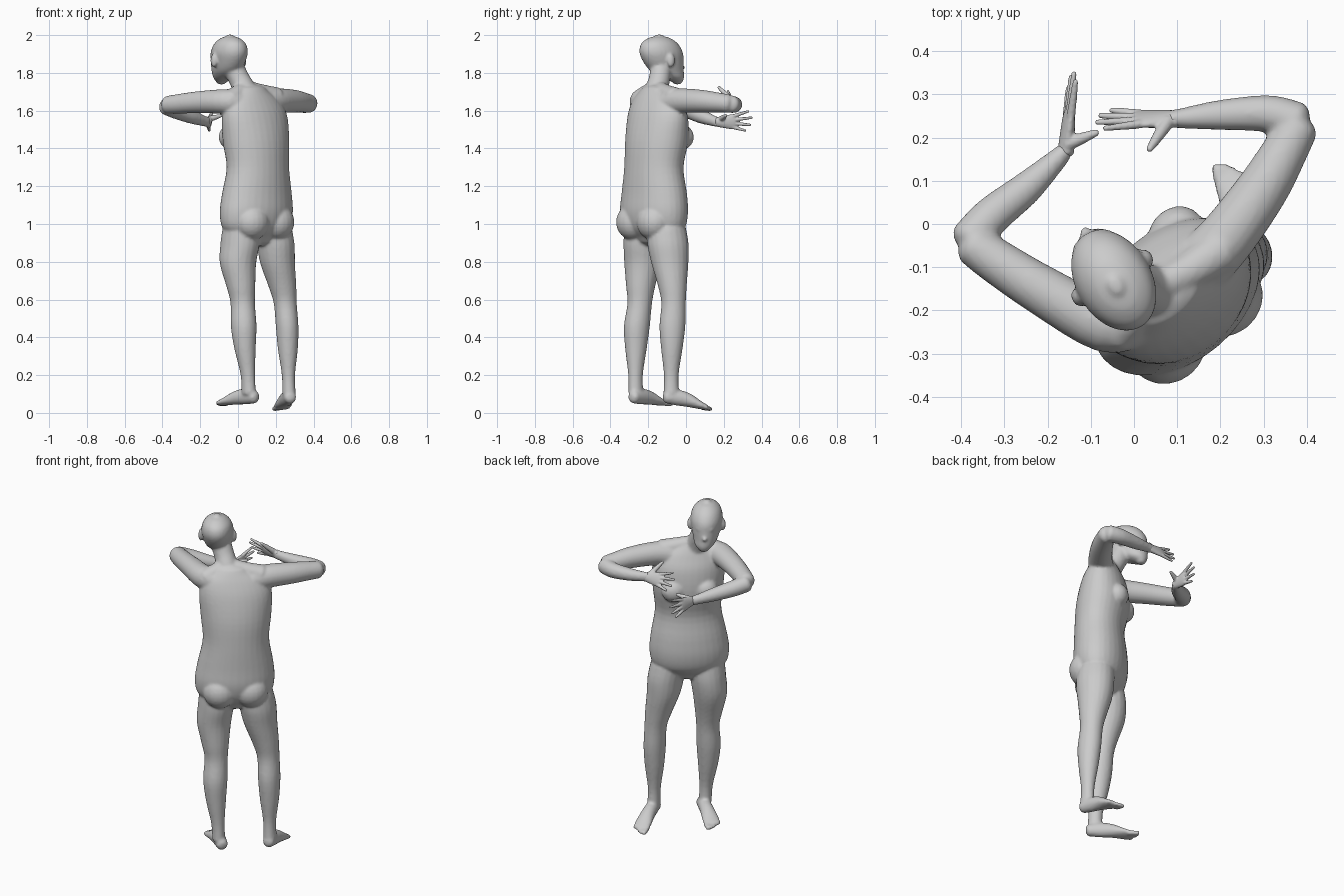
import bpy, bmesh
from mathutils import Vector as V, Matrix

L, F = V((0.77, 0.64, 0)), V((-0.64, 0.77, 0))      # torso: sideways, forward
HL, HF = V((0.86, 0.51, 0)), V((-0.51, 0.86, 0))    # head: sideways, forward
UP = V((0, 0, 1))


def spline(rows, steps=4):
    """Catmull-Rom through rows of (x, y, z, half width, half depth)."""
    rows = [tuple(r) + (r[3],) if len(r) == 4 else tuple(r) for r in rows]
    p = [rows[0]] + rows + [rows[-1]]
    out = []
    for i in range(1, len(p) - 2):
        for s in range(steps):
            t = s / steps
            out.append([0.5 * (2 * b + (c - a) * t + (2 * a - 5 * b + 4 * c - d) * t * t
                        + (3 * b - a - 3 * c + d) * t ** 3)
                        for a, b, c, d in zip(p[i - 1], p[i], p[i + 1], p[i + 2])])
    return out + [list(rows[-1])]


def loft(bm, rows, side, flat=False, n=20):
    """Elliptical tube with rounded ends; flat keeps every ring horizontal."""
    from math import cos, sin, tau
    pts = spline(rows)
    rings = []
    for i, (x, y, z, a, b) in enumerate(pts):
        q, r = pts[max(i - 1, 0)], pts[min(i + 1, len(pts) - 1)]
        t = UP.copy() if flat else (V(r[:3]) - V(q[:3])).normalized()
        u = (side - t * side.dot(t)).normalized()
        v = t.cross(u)
        c = V((x, y, z))
        ends = [(0, 1)]
        if i == 0:
            ends = [(-0.5, 0.45), (-0.3, 0.8), (0, 1)]
        elif i == len(pts) - 1:
            ends = [(0, 1), (0.3, 0.8), (0.5, 0.45)]
        for off, k in ends:
            rings.append([bm.verts.new(c + t * off * min(a, b) + u * a * k * cos(tau * j / n)
                          + v * b * k * sin(tau * j / n)) for j in range(n)])
    for p, q in zip(rings, rings[1:]):
        for j in range(n):
            bm.faces.new((p[j], p[(j + 1) % n], q[(j + 1) % n], q[j]))
    bm.faces.new(rings[0][::-1])
    bm.faces.new(rings[-1])


def ball(bm, c, side, fwd, size):
    m = Matrix((side, fwd, UP)).transposed().to_4x4()
    m = Matrix.Translation(c) @ m @ Matrix.Diagonal((*size, 1))
    bmesh.ops.create_uvsphere(bm, u_segments=20, v_segments=12, radius=1, matrix=m)


def finish(bm, name, voxel, rounds):
    """Fuse overlapping parts into one skin and soften it."""
    bmesh.ops.recalc_face_normals(bm, faces=bm.faces)
    me = bpy.data.meshes.new(name)
    bm.to_mesh(me)
    bm.free()
    ob = bpy.data.objects.new(name, me)
    bpy.context.collection.objects.link(ob)
    r = ob.modifiers.new("fuse", 'REMESH')
    r.mode, r.voxel_size, r.use_smooth_shade = 'VOXEL', voxel, True
    s = ob.modifiers.new("soften", 'SMOOTH')
    s.factor, s.iterations = 0.5, rounds


# Torso with breasts and buttocks
bm = bmesh.new()
loft(bm, [(.095, -.17, .93, .15, .09), (.095, -.17, .98, .205, .13), (.097, -.17, 1.06, .22, .148),
          (.10, -.168, 1.16, .208, .145), (.105, -.17, 1.30, .183, .136), (.095, -.155, 1.44, .195, .145),
          (.088, -.15, 1.57, .20, .125), (.08, -.155, 1.65, .17, .095), (.07, -.16, 1.70, .11, .07)],
     L, flat=True, n=32)
for s in (-1, 1):
    ball(bm, V((.09, -.15, 1.46)) + F * .095 + L * .088 * s, L, F, (.068, .058, .065))
    ball(bm, V((.095, -.17, 1.01)) - F * .072 + L * .085 * s, L, F, (.095, .088, .095))

# Neck and trapezius
loft(bm, [(.06, -.165, 1.64, .075), (.035, -.155, 1.71, .062), (.005, -.14, 1.77, .056),
          (-.03, -.13, 1.84, .058)], HL)
for x, y, z in ((.20, -.06, 1.67), (-.04, -.245, 1.655)):
    loft(bm, [(.03, -.155, 1.73, .035), ((x + .05) / 2, (y - .16) / 2, 1.695, .045), (x, y, z, .055)], UP)

# Head: skull, nose, brow, lips, chin and ears
loft(bm, [(-.088, -.045, 1.752, .028, .026), (-.075, -.07, 1.775, .054, .062), (-.063, -.1, 1.81, .07, .094),
          (-.052, -.12, 1.86, .082, .115), (-.046, -.132, 1.91, .088, .123), (-.042, -.14, 1.955, .075, .104),
          (-.042, -.142, 1.983, .046, .065), (-.042, -.142, 1.993, .02, .028)], HL, flat=True, n=28)
head = V((-.05, -.125, 0))
for off, z, size in ((.117, 1.828, (.014, .02, .013)), (.108, 1.85, (.01, .015, .03)),
                     (.100, 1.878, (.05, .018, .012)), (.098, 1.795, (.024, .016, .012)),
                     (.092, 1.764, (.02, .018, .014))):
    ball(bm, head + HF * off + UP * z, HL, HF, size)
for s in (-1, 1):
    ball(bm, head + HL * .092 * s + UP * 1.865, HL, HF, (.014, .022, .036))

# Arms
loft(bm, [(.16, -.09, 1.64, .07), (.22, -.025, 1.652, .066), (.30, .085, 1.65, .06),
          (.355, .18, 1.642, .052), (.378, .225, 1.637, .049)], UP)
loft(bm, [(.378, .235, 1.635, .047), (.31, .255, 1.632, .043), (.20, .252, 1.635, .035),
          (.12, .245, 1.642, .028, .025), (.085, .243, 1.646, .028, .02)], UP)
loft(bm, [(.0, -.215, 1.64, .07), (-.07, -.23, 1.648, .066), (-.21, -.155, 1.645, .058),
          (-.32, -.085, 1.635, .052), (-.373, -.047, 1.63, .048)], UP)
loft(bm, [(-.38, -.038, 1.625, .047), (-.33, .018, 1.602, .045), (-.25, .082, 1.57, .038),
          (-.18, .148, 1.545, .028, .025), (-.16, .17, 1.54, .028, .02)], UP)

# Legs
loft(bm, [(.02, -.225, .98, .10, .105), (.01, -.225, .89, .10, .11), (.0, -.23, .79, .095, .098),
          (.015, -.24, .67, .076, .078), (.025, -.245, .58, .064, .066), (.03, -.26, .46, .067, .07),
          (.037, -.265, .34, .056, .058), (.052, -.267, .2, .037, .04), (.057, -.265, .1, .036, .042)],
     L, flat=True)
loft(bm, [(.185, -.105, .98, .10, .105), (.2, -.095, .89, .10, .11), (.21, -.085, .79, .092, .098),
          (.235, -.072, .67, .074, .076), (.25, -.066, .58, .061, .065), (.26, -.072, .46, .06, .069),
          (.264, -.075, .34, .053, .057), (.267, -.078, .2, .035, .039), (.27, -.078, .1, .036, .042)],
     V((1, .15, 0)).normalized(), flat=True)


# Feet with toes
def foot(heel, toe, inner):
    h, t = V(heel), V(toe)
    d = (t - h)
    w = d.cross(UP).normalized() * inner
    rows = []
    for k, lift, a, b in ((.0, .036, .032, .034), (.22, .042, .036, .042), (.45, .038, .04, .037),
                          (.68, .023, .047, .023), (.84, .014, .046, .014)):
        rows.append((*(h + d * k + UP * lift), a, b))
    loft(bm, rows, w)
    for i in range(5):
        r = .015 - .0018 * min(i, 3)
        p = h + w * (.034 - .018 * i) + UP * .012
        loft(bm, [(*(p + d * .78), r), (*(p + d * (.97 - .012 * i * i) - UP * .001), r * .85)], w, n=10)


foot((.09, -.28, .048), (-.125, -.098, .036), 1)
foot((.277, -.105, .048), (.222, .148, .008), -1)
finish(bm, "body", .008, 4)


# Hands: palm, four fanned fingers and a thumb
def hand(name, wrist, d, spread, thumb):
    w, d, s = V(wrist), V(d).normalized(), V(spread).normalized()
    b = bmesh.new()
    loft(b, [(*w, .026, .019), (*(w + d * .035), .033, .017), (*(w + d * .075), .04, .014),
             (*(w + d * .095), .037, .011)], s)
    for i, length in enumerate((.088, .098, .09, .07)):
        k = 1.5 - i
        base = w + d * (.09 - .004 * abs(k)) + s * .0195 * k
        way = (d + s * .2 * k).normalized()
        loft(b, [(*base, .0105), (*(base + way * length * .5), .009),
                 (*(base + way * length), .0065)], s, n=10)
    a, tip = w + d * .02 + s * .015, V(thumb)
    loft(b, [(*a, .017), (*a.lerp(tip, .55), .013), (*tip, .008)], d, n=10)
    finish(b, name, .004, 3)


hand("left_hand", (-.158, .165, 1.54), (.09, 1, .02), (.15, 0, 1), (-.085, .212, 1.575))
hand("right_hand", (.098, .243, 1.645), (-1, .0, .06), (0, -.4, .9), (.035, .172, 1.725))
